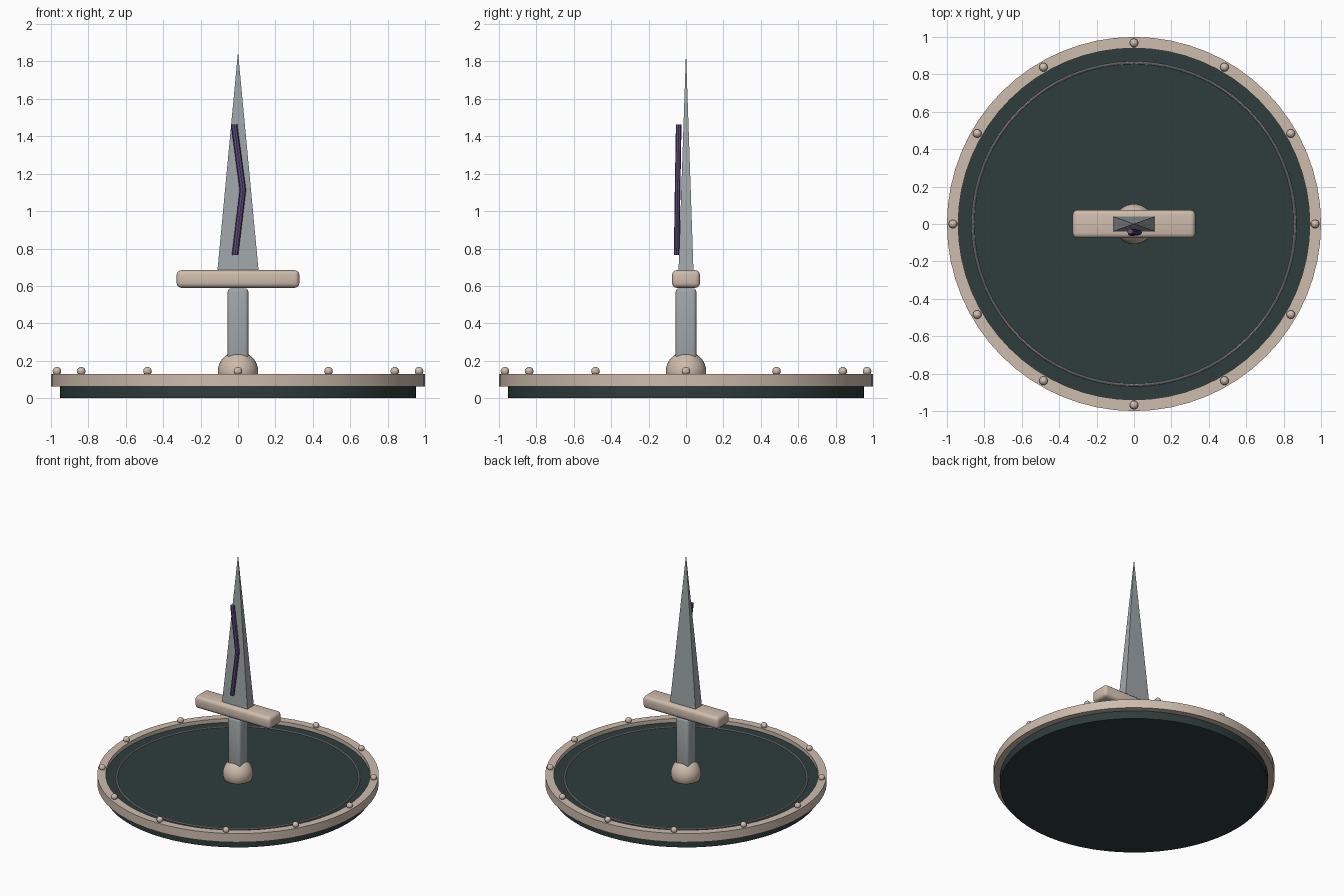
import bpy, bmesh, math
from mathutils import Matrix

if "Cube" in bpy.data.objects:
    bpy.data.objects.remove(bpy.data.objects["Cube"])


def mat(name, rgb):
    m = bpy.data.materials.new(name)
    m.diffuse_color = (*[(c / 255 / 12.92 if c < 11 else ((c / 255 + 0.055) / 1.055) ** 2.4) for c in rgb], 1)
    m.use_nodes = True
    m.node_tree.nodes["Principled BSDF"].inputs["Base Color"].default_value = m.diffuse_color
    return m


TAN = mat("warm_tan", (206, 188, 172))
STEEL = mat("steel_grey", (160, 167, 169))
TRIM = mat("trim_grey", (168, 164, 167))
GREEN = mat("dark_green", (46, 60, 60))
PURPLE = mat("purple", (96, 74, 130))


def finish(name, bm, material, smooth=True):
    bmesh.ops.recalc_face_normals(bm, faces=bm.faces)
    me = bpy.data.meshes.new(name)
    bm.to_mesh(me)
    bm.free()
    ob = bpy.data.objects.new(name, me)
    bpy.context.collection.objects.link(ob)
    me.materials.append(material)
    if smooth:
        bpy.ops.object.select_all(action='DESELECT')
        bpy.context.view_layer.objects.active = ob
        ob.select_set(True)
        bpy.ops.object.shade_smooth_by_angle(angle=math.radians(35))
    return ob


def lathe_ring(name, profile, material, steps=64):
    """Closed (radius, z) profile swept round the vertical axis."""
    bm = bmesh.new()
    rings = []
    for i in range(steps):
        a = 2 * math.pi * i / steps
        rings.append([bm.verts.new((r * math.cos(a), r * math.sin(a), z)) for r, z in profile])
    n = len(profile)
    for i in range(steps):
        p, q = rings[i], rings[(i + 1) % steps]
        for j in range(n):
            k = (j + 1) % n
            bm.faces.new((p[j], q[j], q[k], p[k]))
    return finish(name, bm, material)


def block(name, size, z, bevel, material):
    bm = bmesh.new()
    bmesh.ops.create_cube(bm, size=1, matrix=Matrix.Translation((0, 0, z)) @ Matrix.Diagonal((*size, 1)))
    bmesh.ops.bevel(bm, geom=bm.edges[:], offset=bevel, segments=3, profile=0.5, affect='EDGES')
    return finish(name, bm, material)


def ball(name, r, loc, material, u, v):
    bm = bmesh.new()
    bmesh.ops.create_uvsphere(bm, u_segments=u, v_segments=v, radius=r, matrix=Matrix.Translation(loc))
    return finish(name, bm, material)


# Shield disc
bm = bmesh.new()
bmesh.ops.create_cone(bm, cap_ends=True, segments=64, radius1=0.953, radius2=0.953, depth=0.1,
                      matrix=Matrix.Translation((0, 0, 0.05)))
finish("shield_disc", bm, GREEN)

# Raised rim and thin decorative ring
lathe_ring("shield_rim", [(0.94, 0.062), (1.0, 0.062), (1.0, 0.13), (0.94, 0.13)], TAN)
lathe_ring("inner_ring", [(0.862 + 0.007 * math.cos(t * math.pi / 4), 0.102 + 0.007 * math.sin(t * math.pi / 4))
                          for t in range(8)], TRIM)

# Rivets round the rim
for i in range(12):
    a = i * math.pi / 6
    ball(f"rivet_{i + 1}", 0.023, (0.968 * math.cos(a), 0.968 * math.sin(a), 0.144), TAN, 16, 8)

# Pommel, grip and cross guard
ball("pommel", 0.108, (0, 0, 0.142), TAN, 32, 16)
block("grip", (0.11, 0.11, 0.40), 0.387, 0.018, STEEL)
block("cross_guard", (0.656, 0.15, 0.094), 0.637, 0.025, TAN)

# Four-sided tapering blade
bm = bmesh.new()
base = [bm.verts.new((x, y, 0.682)) for x, y in ((-0.11, -0.04), (0.11, -0.04), (0.11, 0.04), (-0.11, 0.04))]
tip = bm.verts.new((0, 0, 1.852))
bm.faces.new(base)
for i in range(4):
    bm.faces.new((base[i], base[(i + 1) % 4], tip))
finish("blade", bm, STEEL, smooth=False)

# Bent rod along the front of the blade
bm = bmesh.new()
rings = []
for x, y, z in ((-0.016, -0.05, 0.765), (0.026, -0.045, 1.112), (-0.021, -0.039, 1.462)):
    rings.append([bm.verts.new((x + 0.017 * math.cos(t * math.pi / 4), y + 0.015 * math.sin(t * math.pi / 4), z))
                  for t in range(8)])
for p, q in zip(rings, rings[1:]):
    for j in range(8):
        k = (j + 1) % 8
        bm.faces.new((p[j], p[k], q[k], q[j]))
bm.faces.new(rings[0])
bm.faces.new(rings[-1])
finish("blade_inlay", bm, PURPLE, smooth=False)
